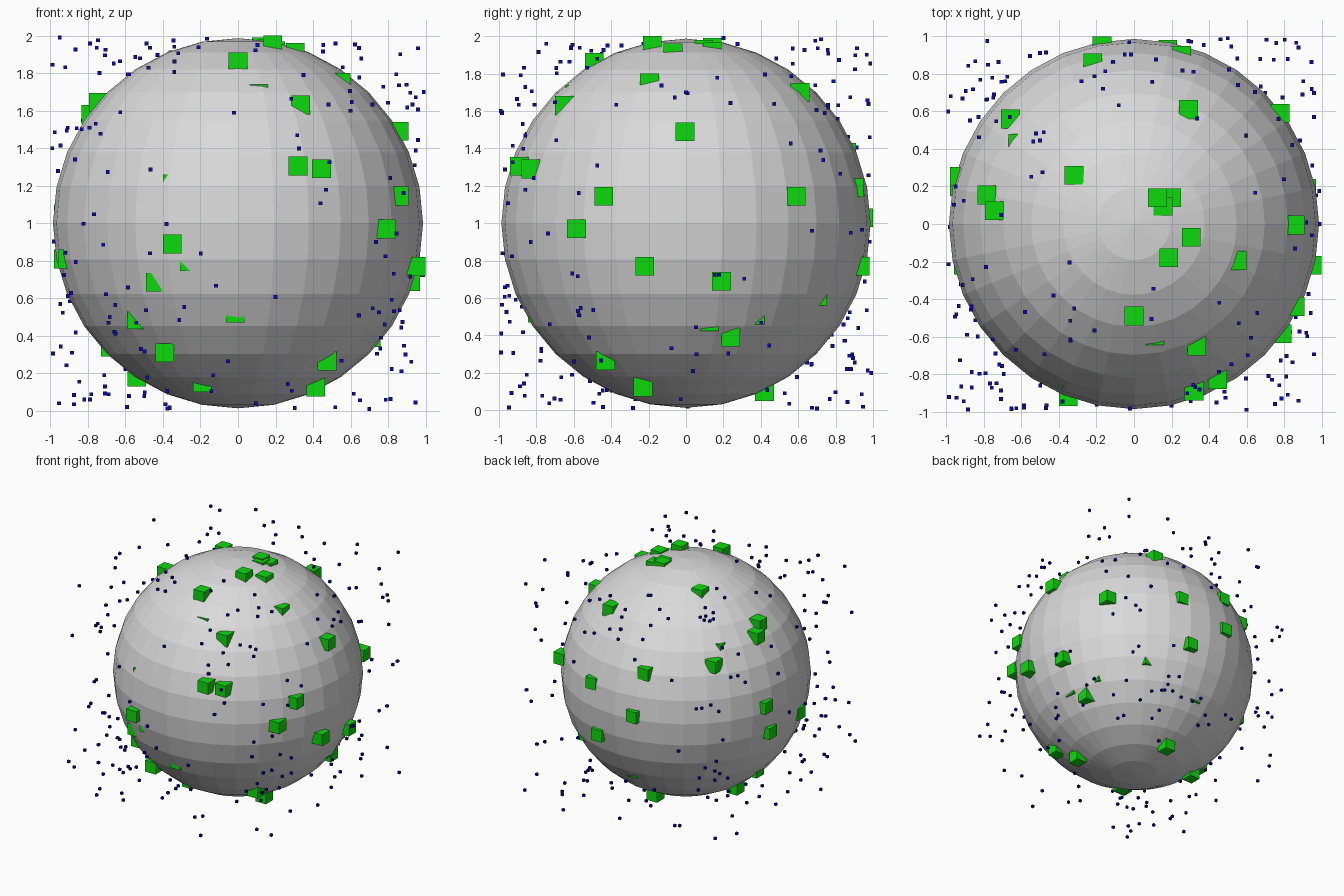
import bpy, bmesh, random
from mathutils import Vector, Matrix

random.seed(7)
CENTRE = Vector((0, 0, 1))
RADIUS = 0.987


def material(name, rgb):
    m = bpy.data.materials.new(name)
    m.diffuse_color = (*rgb, 1)
    return m


def finish(bm, name, mat):
    me = bpy.data.meshes.new(name)
    bm.to_mesh(me)
    bm.free()
    me.materials.append(mat)
    ob = bpy.data.objects.new(name, me)
    bpy.context.collection.objects.link(ob)
    return ob


def cubes(name, points, size, mat):
    bm = bmesh.new()
    for p in points:
        bmesh.ops.create_cube(bm, size=size, matrix=Matrix.Translation(p))
    return finish(bm, name, mat)


grey = material("light_grey", (0.7, 0.7, 0.7))
green = material("bright_green", (0.004, 0.7, 0.004))
blue = material("dark_blue", (0.003, 0.003, 0.4))

# Faceted sphere
bm = bmesh.new()
bmesh.ops.create_uvsphere(bm, u_segments=32, v_segments=16, radius=RADIUS,
                          matrix=Matrix.Translation(CENTRE))
finish(bm, "sphere", grey)

# Green blocks half sunk in the surface
block_centres = [
    (0, -.49, 1.86), (.185, -.18, 1.95), (.305, -.07, 1.91), (.335, -.65, 1.63),
    (.11, -.595, 1.69), (.55, -.195, 1.75), (.32, -.89, 1.305), (.445, -.83, 1.29),
    (.86, -.44, 1.145), (.79, -.585, .97), (.95, -.22, .77), (.92, .19, .69),
    (-.35, -.92, .89), (-.44, -.77, .685), (-.26, -.86, .795), (-.54, -.58, .485),
    (-.39, -.6, .31), (-.015, -.795, .52), (-.19, -.38, .15), (.415, -.23, .125),
    (.475, -.43, .265), (-.54, .09, .18), (-.68, .02, .34), (-.91, -.22, .81),
    (-.93, .2, .81), (-.93, .255, 1.05), (.86, -.005, 1.49), (-.785, .155, 1.58),
    (-.745, .07, 1.645), (.685, .37, .51), (.78, .59, 1.145), (.29, .61, 1.7),
    (.125, .14, 1.94), (.155, .095, 1.93), (.2, .14, 1.92), (.255, .9, 1.19),
    (-.17, .95, 1.03), (.18, .93, .77), (-.22, .86, 1.38), (.46, .705, .61),
    (.71, .24, .39), (.75, .125, .475), (0, .42, .1), (-.66, .56, 1.45),
    (-.32, .26, 1.87), (-.62, .43, 1.54), (-.02, .72, .43), (-.35, -.82, 1.21),
]
cubes("green_blocks", block_centres, 0.1, green)

# Small blue cubes floating around the sphere inside a 2 unit box
specks = [Vector((.99, 0, 1.7)), Vector((-.99, .6, 1.4)),
          Vector((.5, .99, .2)), Vector((.6, -.99, 1.6)),
          Vector((.7, .7, .01)), Vector((-.95, .2, 1.99))]
while len(specks) < 250:
    p = CENTRE + Vector([random.uniform(-.99, .99) for _ in range(3)])
    if (p - CENTRE).length > RADIUS:
        specks.append(p)
cubes("blue_specks", specks, 0.02, blue)
